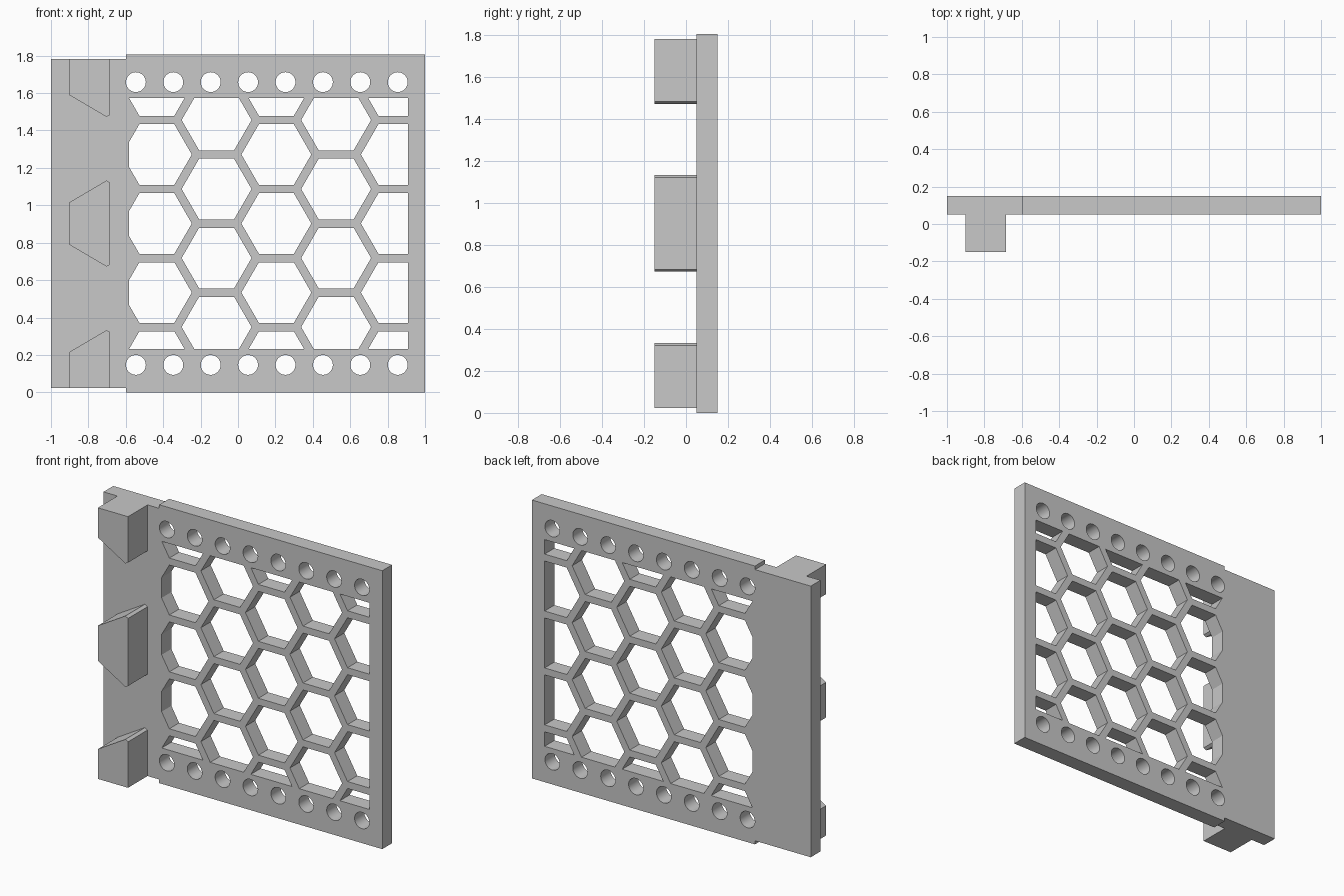
import bpy, bmesh, math
from mathutils import Vector

cube = bpy.data.objects.get("Cube")
if cube:
    bpy.data.objects.remove(cube, do_unlink=True)

grey = bpy.data.materials.new("light_grey")
grey.use_nodes = True
COLOUR = (0.58, 0.58, 0.58, 1)
grey.diffuse_color = COLOUR
grey.node_tree.nodes["Principled BSDF"].inputs["Base Color"].default_value = COLOUR

MID = 0.9025          # height of the horizontal symmetry line
HALF = MID            # half height of the panel
STRIP_HALF = 0.879    # half height of the hinge strip


def polygon(x, z, radius, sides):
    """Regular polygon with a corner on the +x side."""
    return [(x + radius * math.cos(math.tau * i / sides),
             z + radius * math.sin(math.tau * i / sides)) for i in range(sides)]


def clip(points, axis, limit, sign):
    """Keep the part of a convex outline where sign * (coord - limit) <= 0."""
    result = []
    for i, p in enumerate(points):
        q = points[(i + 1) % len(points)]
        dp, dq = sign * (p[axis] - limit), sign * (q[axis] - limit)
        if dp <= 0:
            result.append(p)
        if dp * dq < 0:
            t = dp / (dp - dq)
            result.append((p[0] + t * (q[0] - p[0]), p[1] + t * (q[1] - p[1])))
    return result


def extruded_part(name, outlines, front, back):
    """Fill outlines (first outer, then holes) and extrude along y."""
    bm = bmesh.new()
    edges = []
    for outline in outlines:
        verts = [bm.verts.new((x, front, z)) for x, z in outline]
        edges += [bm.edges.new((v, verts[i - 1])) for i, v in enumerate(verts)]
    bmesh.ops.triangle_fill(bm, use_beauty=True, edges=edges, normal=(0, -1, 0))
    new = bmesh.ops.extrude_face_region(bm, geom=bm.faces[:], use_keep_orig=True)
    moved = [g for g in new["geom"] if isinstance(g, bmesh.types.BMVert)]
    bmesh.ops.translate(bm, verts=moved, vec=Vector((0, back - front, 0)))
    bmesh.ops.recalc_face_normals(bm, faces=bm.faces[:])
    # Smooth the round holes, keep every other edge sharp
    for f in bm.faces:
        f.smooth = True
    for e in bm.edges:
        e.smooth = len(e.link_faces) == 2 and e.calc_face_angle(0) < math.radians(25)
    mesh = bpy.data.meshes.new(name)
    bm.to_mesh(mesh)
    bm.free()
    mesh.materials.append(grey)
    obj = bpy.data.objects.new(name, mesh)
    bpy.context.collection.objects.link(obj)
    return obj


# Panel outline with the slightly shorter hinge strip on the right
outer = [(-1, MID - STRIP_HALF), (-0.6, MID - STRIP_HALF), (-0.6, MID - HALF),
         (1, MID - HALF), (1, MID + HALF), (-0.6, MID + HALF),
         (-0.6, MID + STRIP_HALF), (-1, MID + STRIP_HALF)]
holes = []

# Honeycomb openings trimmed to a rectangular window
PITCH, CELL = 0.369, 0.187
for col in range(5):
    x = -0.434 + col * PITCH * math.sin(math.pi / 3)
    for row in range(-3, 4):
        z = MID + (row + 0.5 * (col % 2)) * PITCH
        cell = polygon(x, z, CELL, 6)
        for axis, limit, sign in ((0, -0.583, -1), (0, 0.909, 1),
                                  (1, MID - 0.67, -1), (1, MID + 0.67, 1)):
            cell = clip(cell, axis, limit, sign)
        if len(cell) > 2:
            holes.append(cell)

# Rows of round holes along the top and bottom
for side in (-1, 1):
    for i in range(8):
        holes.append(polygon(-0.546 + 0.2 * i, MID + side * 0.756, 0.053, 36))

extruded_part("honeycomb_panel", [outer] + holes, 0.05, 0.15)

# Wedge-shaped hinge teeth
LEFT, TIP, RIGHT = -0.9, -0.703, -0.684
middle = [(LEFT, 0.114), (TIP, 0.23), (RIGHT, 0.219)]
extruded_part("middle_tooth",
              [[(x, MID + h) for x, h in middle] +
               [(x, MID - h) for x, h in reversed(middle)]], -0.15, 0.05)
end = [(LEFT, STRIP_HALF), (LEFT, 0.686), (TIP, 0.57), (RIGHT, 0.581), (RIGHT, STRIP_HALF)]
for name, side in (("upper_tooth", 1), ("lower_tooth", -1)):
    extruded_part(name, [[(x, MID + side * h) for x, h in end]], -0.15, 0.05)
